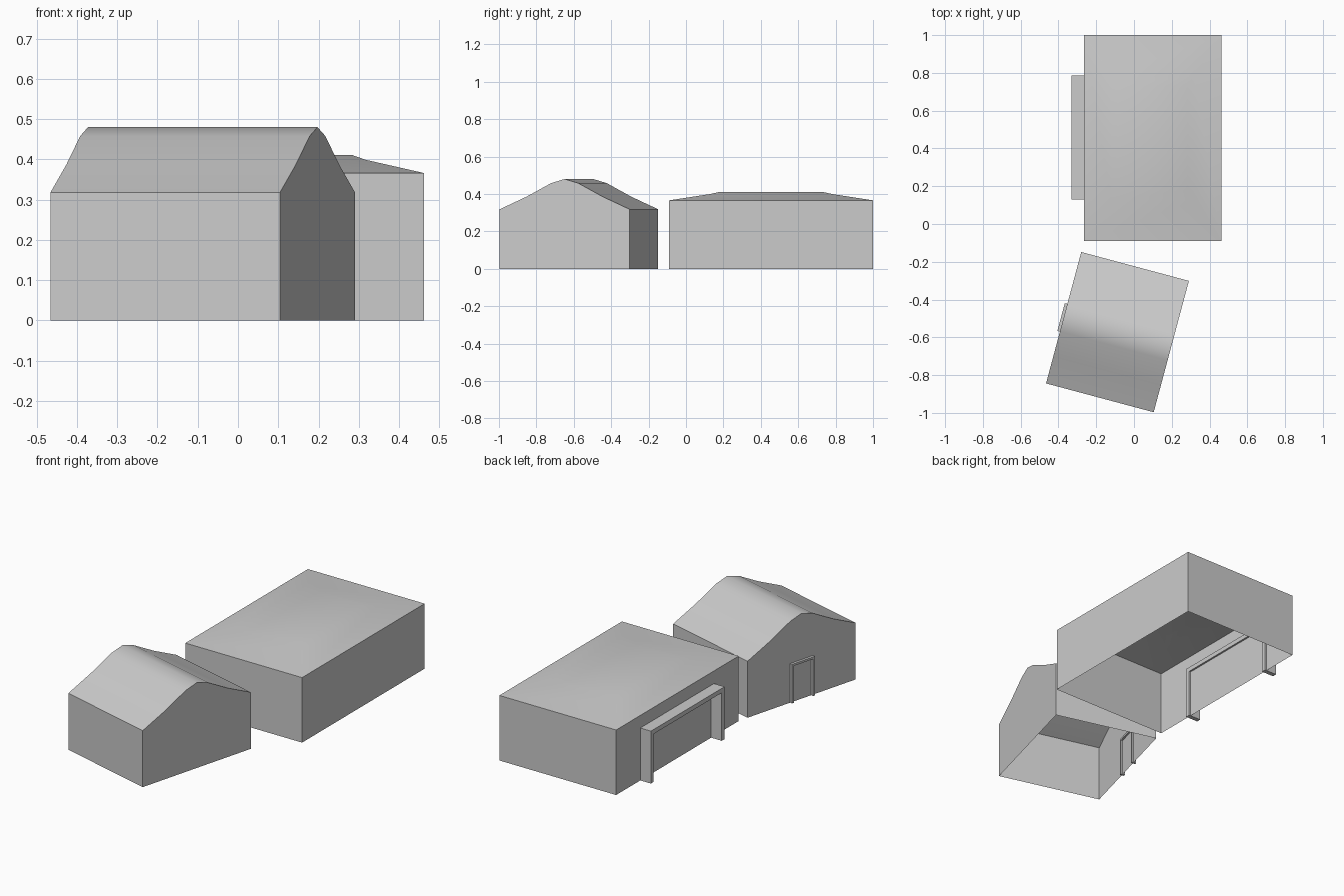
import bpy, bmesh
from math import radians
from mathutils import Matrix

if "Cube" in bpy.data.objects:
    bpy.data.objects.remove(bpy.data.objects["Cube"])


def finish(name, bm, matrix=None, smooth=False):
    bmesh.ops.recalc_face_normals(bm, faces=bm.faces)
    mesh = bpy.data.meshes.new(name)
    bm.to_mesh(mesh)
    bm.free()
    ob = bpy.data.objects.new(name, mesh)
    bpy.context.collection.objects.link(ob)
    if matrix:
        ob.matrix_world = matrix
    if smooth:
        bpy.ops.object.select_all(action='DESELECT')
        ob.select_set(True)
        bpy.context.view_layer.objects.active = ob
        bpy.ops.object.shade_smooth_by_angle(angle=radians(40))
    return ob


def door_frame(name, x0, x1, y0, y1, height, t, matrix=None):
    """Two posts and a lintel: a U profile in the yz plane, extruded along x."""
    profile = [(y0, 0), (y0, height), (y1, height), (y1, 0),
               (y1 - t, 0), (y1 - t, height - t), (y0 + t, height - t), (y0 + t, 0)]
    bm = bmesh.new()
    face = bm.faces.new([bm.verts.new((x0, y, z)) for y, z in profile])
    ext = bmesh.ops.extrude_face_region(bm, geom=[face])
    bmesh.ops.translate(bm, vec=(x1 - x0, 0, 0),
                        verts=[v for v in ext['geom'] if isinstance(v, bmesh.types.BMVert)])
    return finish(name, bm, matrix)


# Large hall: stacked rectangular rings, open underneath, raised flat roof panel
rings = [(-0.265, 0.462, -0.09, 1.0, 0.0),
         (-0.265, 0.462, -0.09, 1.0, 0.366),
         (-0.12, 0.317, 0.125, 0.785, 0.399),
         (-0.085, 0.283, 0.18, 0.73, 0.411)]
bm = bmesh.new()
loops = [[bm.verts.new(p) for p in ((a, c, z), (b, c, z), (b, d, z), (a, d, z))]
         for a, b, c, d, z in rings]
for low, high in zip(loops, loops[1:]):
    for i in range(4):
        j = (i + 1) % 4
        bm.faces.new((low[i], low[j], high[j], high[i]))
bm.faces.new(loops[-1])
finish("large_hall", bm, smooth=True)

# Wide door frame on the left wall of the hall
door_frame("hall_door_frame", -0.331, -0.255, 0.13, 0.785, 0.295, 0.025)

# Small house: gable profile swept along its ridge, open underneath
place = Matrix.Translation((-0.0875, -0.5725, 0)) @ Matrix.Rotation(radians(-15), 4, 'Z')
half = [(0.36, 0.0), (0.36, 0.318), (0.21, 0.386), (0.075, 0.458)]
profile = [(-v, z) for v, z in half] + [(0, 0.48)] + half[::-1]
bm = bmesh.new()
ends = [[bm.verts.new((u, v, z)) for v, z in profile] for u in (-0.295, 0.295)]
for i in range(len(profile) - 1):
    bm.faces.new((ends[0][i], ends[0][i + 1], ends[1][i + 1], ends[1][i]))
for end in ends:
    bm.faces.new(end)
finish("small_house", bm, place, smooth=True)

# Narrow door frame on the left gable of the house
door_frame("house_door_frame", -0.309, -0.285, -0.076, 0.076, 0.22, 0.012, place)
